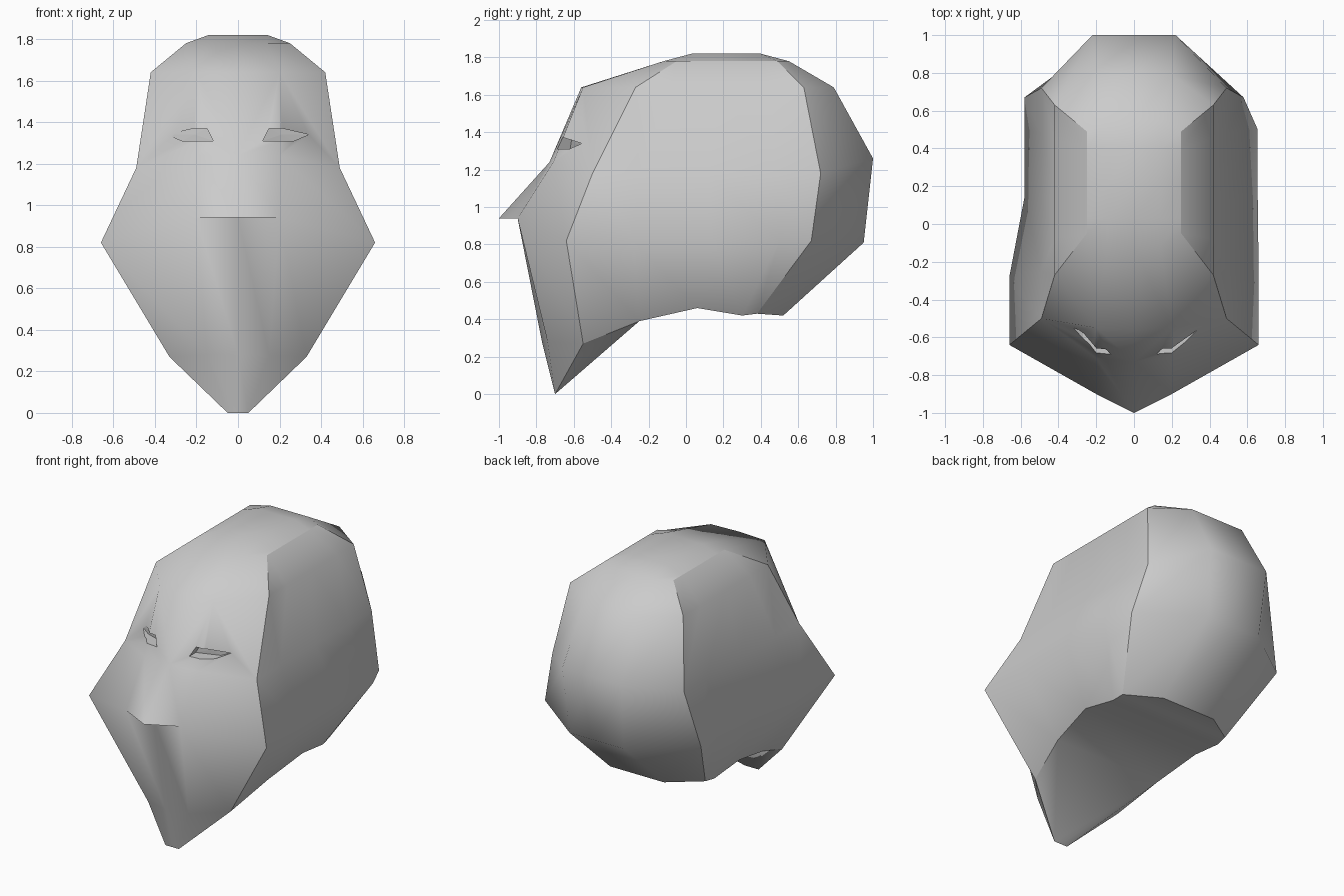
import bpy, bmesh

if "Cube" in bpy.data.objects:
    bpy.data.objects.remove(bpy.data.objects["Cube"])

bm = bmesh.new()
part = bm.faces.layers.int.new("panel")
verts = {}


def vert(p):
    k = tuple(round(c, 4) + 0.0 for c in p)
    if k not in verts:
        verts[k] = bm.verts.new(k)
    return verts[k]


def face(points, tag):
    vs = list(dict.fromkeys(vert(p) for p in points))
    if len(vs) > 2:
        bm.faces.new(vs)[part] = tag


def grid(rows, tag):
    for a, b in zip(rows, rows[1:]):
        for i in range(len(a) - 1):
            face((a[i], a[i + 1], b[i + 1], b[i]), tag)


def flip(p):
    return (-p[0], p[1], p[2])


def full(c, m, e):
    """Mirror a centre / middle / edge row across x = 0."""
    return [flip(e), flip(m), c, m, e]


# side panels: five columns per row, from front edge to back edge
def side_rows(cheek_x):
    return [
        [(.25, y, 1.78) for y in (-.05, .03, .21, .40, .49)],
        [(.42, y, 1.64) for y in (-.27, -.08, .18, .45, .63)],
        [(.49, y, 1.18) for y in (-.50, -.25, .12, .48, .72)],
        [(x, y, .82) for x, y in zip(cheek_x, (-.64, -.28, .14, .50, .67))],
        [(.33, -.55, .27), (.40, -.25, .39), (.44, .06, .46), (.42, .30, .42), (.41, .38, .43)],
    ]


right = side_rows((.66, .66, .655, .655, .58))
left = [[flip(p) for p in r] for r in side_rows((.66, .66, .58, .58, .58))]
grid(right, 1)
grid(left, 1)

# face mask with pointed nose ledge and tapering chin
chin = (.05, -.70, 0)
front_top = full((0, -.12, 1.78), (.14, -.12, 1.78), right[0][0])
grid([
    front_top,
    full((0, -.56, 1.64), (.20, -.55, 1.64), right[1][0]),
    full((0, -.73, 1.24), (.20, -.71, 1.24), right[2][0]),
    full((0, -1.0, .94), (.20, -.90, .94), right[3][0]),
    full((0, -.90, .94), (.20, -.90, .94), right[3][0]),
    full((0, -.77, .28), (.15, -.74, .28), right[4][0]),
    full((0, -.70, 0), chin, chin),
], 0)

# back of the head
back_top = full((0, .55, 1.78), (.14, .55, 1.78), right[0][-1])
back_low = full((0, .52, .42), (.20, .52, .42), right[4][-1])
grid([
    back_top,
    full((0, .79, 1.64), (.20, .79, 1.64), right[1][-1]),
    full((0, 1.0, 1.26), (.22, 1.0, 1.26), right[2][-1]),
    full((0, .95, .81), (.20, .95, .81), right[3][-1]),
    back_low,
], 0)

# crown
crown = [full((0, p[1], 1.82), (.14, p[1], 1.82), p) for p in right[0][1:-1]]
grid([front_top] + crown + [back_top], 0)

# underside
R, L = right[4], left[4]
face((chin, R[0], R[1]), 2)
face((flip(chin), L[0], L[1]), 2)
face((flip(chin), (0, -.70, 0), chin, R[1], L[1]), 2)
grid([[L[i], R[i]] for i in range(1, 5)], 2)
face(back_low, 2)

bmesh.ops.recalc_face_normals(bm, faces=bm.faces)
for f in bm.faces:
    f.smooth = True
for e in bm.edges:
    e.smooth = len({f[part] for f in e.link_faces}) == 1
mesh = bpy.data.meshes.new("helmet")
bm.to_mesh(mesh)
bm.free()
helmet = bpy.data.objects.new("helmet", mesh)
bpy.context.collection.objects.link(helmet)

# eye slots: shallow recesses following the slope of the face
outline = [(.12, 1.31), (.15, 1.37), (.21, 1.37), (.34, 1.34), (.27, 1.31)]
cb = bmesh.new()
for s in (-1, 1):
    near = [cb.verts.new((s * x, -.95, z)) for x, z in outline]
    far = [cb.verts.new((s * x, -.62 + (x - .12) * .35, z)) for x, z in outline]
    for i in range(5):
        j = (i + 1) % 5
        cb.faces.new((near[i], near[j], far[j], far[i]))
    c = cb.verts.new((s * .21, -.59, 1.34))
    for i in range(5):
        cb.faces.new((far[i], far[(i + 1) % 5], c))
    cb.faces.new(near)
bmesh.ops.recalc_face_normals(cb, faces=cb.faces)
cutter_mesh = bpy.data.meshes.new("eye_cutter")
cb.to_mesh(cutter_mesh)
cb.free()
cutter = bpy.data.objects.new("eye_cutter", cutter_mesh)
cutter.hide_render = True
bpy.context.collection.objects.link(cutter)

mod = helmet.modifiers.new("eyes", 'BOOLEAN')
mod.operation = 'DIFFERENCE'
mod.solver = 'EXACT'
mod.object = cutter
bpy.context.view_layer.objects.active = helmet
helmet.select_set(True)
bpy.ops.object.modifier_apply(modifier="eyes")
bpy.data.objects.remove(cutter)

# sharpen the eye rims and nose ledge
bm = bmesh.new()
bm.from_mesh(helmet.data)
for e in bm.edges:
    if len(e.link_faces) == 2 and e.calc_face_angle(0) > 1.15:
        e.smooth = False
bm.to_mesh(helmet.data)
bm.free()
